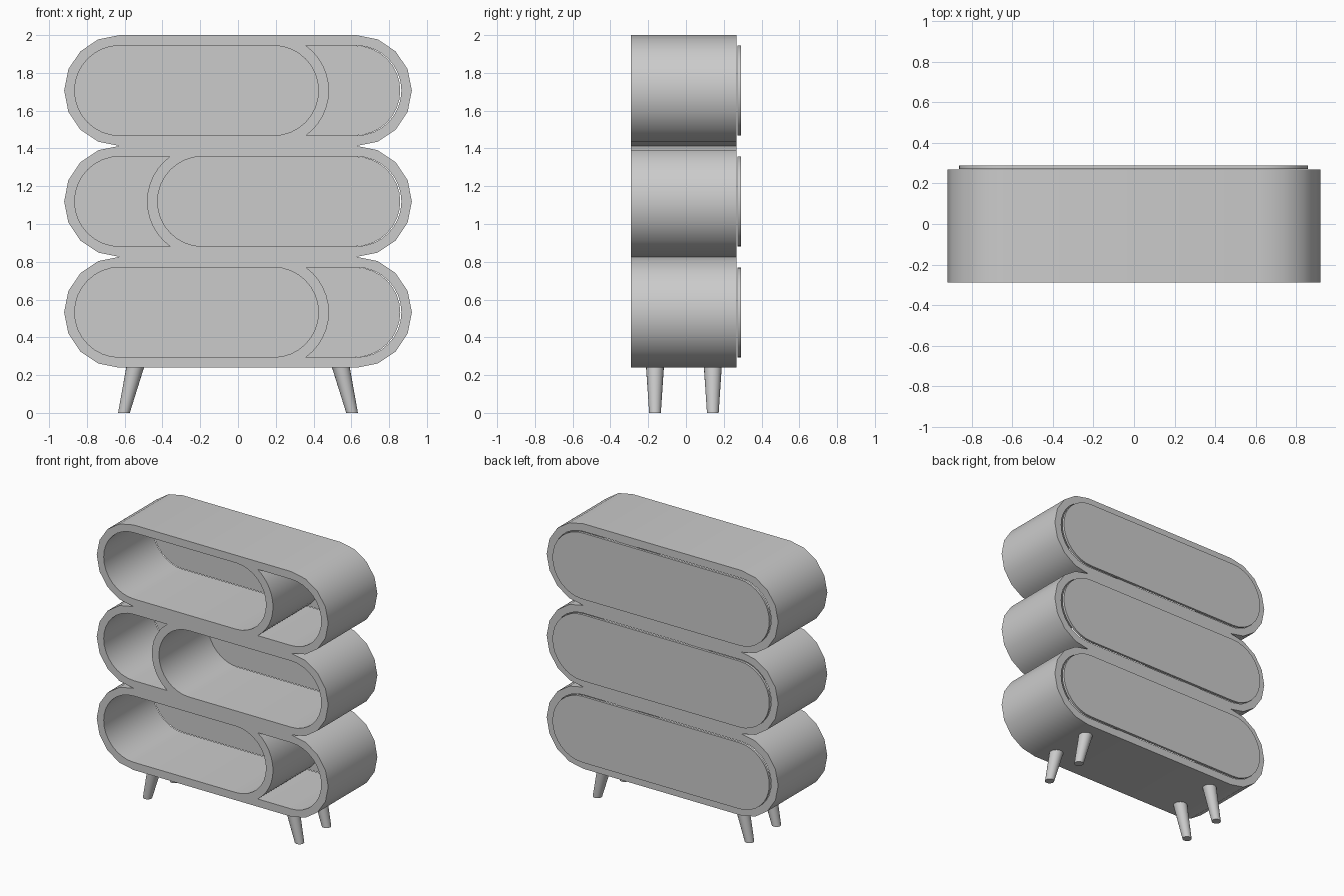
import bpy, bmesh
from math import sin, cos, pi, asin, radians
from mathutils import Matrix, Vector

cube = bpy.data.objects.get("Cube")
if cube:
    bpy.data.objects.remove(cube)

GREY = (0.6, 0.6, 0.6, 1)
mat = bpy.data.materials.new("plain grey")
mat.use_nodes = True
mat.diffuse_color = GREY
mat.node_tree.nodes["Principled BSDF"].inputs["Base Color"].default_value = GREY

R_OUT, R_IN = 0.2935, 0.238      # outer and inner radius of a tier
END = 0.627                      # x of the rounded end centres
PILL_END = 0.188                 # x of the divider's arc centre
BASE = 0.239
TIERS = [BASE + R_OUT * (2 * i + 1) for i in range(3)]
FRONT, BACK = -0.29, 0.268


def arc(cx, cz, r, start, end, n):
    """Points along an arc, angles in radians."""
    return [(cx + r * cos(start + (end - start) * i / n),
             cz + r * sin(start + (end - start) * i / n)) for i in range(n + 1)]


def pill(x0, x1, z, r, n=16):
    """Stadium outline between two end centres."""
    return arc(x1, z, r, -pi / 2, pi / 2, n) + arc(x0, z, r, pi / 2, 3 * pi / 2, n)


def finish(obj):
    """Weld, fix normals, colour and smooth one object."""
    bm = bmesh.new()
    bm.from_mesh(obj.data)
    bmesh.ops.remove_doubles(bm, verts=bm.verts, dist=1e-4)
    bmesh.ops.recalc_face_normals(bm, faces=bm.faces)
    bm.to_mesh(obj.data)
    bm.free()
    obj.data.materials.clear()
    obj.data.materials.append(mat)
    bpy.ops.object.select_all(action='DESELECT')
    obj.select_set(True)
    bpy.context.view_layer.objects.active = obj
    bpy.ops.object.shade_smooth_by_angle(angle=radians(35))


def slab(name, outlines, y0, y1):
    """Extrude filled outlines (inner ones become holes) from y0 to y1."""
    curve = bpy.data.curves.new(name, 'CURVE')
    curve.dimensions = '2D'
    curve.fill_mode = 'BOTH'
    curve.extrude = (y1 - y0) / 2
    for pts in outlines:
        spline = curve.splines.new('POLY')
        spline.points.add(len(pts) - 1)
        for p, (x, z) in zip(spline.points, pts):
            p.co = (x, z, 0, 1)
        spline.use_cyclic_u = True
    temp = bpy.data.objects.new(name + " outline", curve)
    bpy.context.collection.objects.link(temp)
    mesh = bpy.data.meshes.new_from_object(
        temp.evaluated_get(bpy.context.evaluated_depsgraph_get()))
    bpy.data.objects.remove(temp)
    mesh.transform(Matrix.Translation((0, (y0 + y1) / 2, 0)) @ Matrix.Rotation(pi / 2, 4, 'X'))
    obj = bpy.data.objects.new(name, mesh)
    bpy.context.collection.objects.link(obj)
    finish(obj)


# Cabinet body: three stacked rounded tiers in one outline
right = []
for z in TIERS:
    side = arc(END, z, R_OUT, -pi / 2, pi / 2, 8)
    right += side[1:] if right else side
outline = right + [(-x, z) for x, z in reversed(right)]

# Each tier has a long rounded opening and a short crescent one, alternating sides
openings = []
half = asin(R_IN / R_OUT)
for i, z in enumerate(TIERS):
    long_hole = pill(-END, PILL_END, z, R_IN)
    short_hole = arc(END, z, R_IN, -pi / 2, pi / 2, 16) + arc(PILL_END, z, R_OUT, half, -half, 12)
    flip = -1 if i == 1 else 1
    openings += [[(flip * x, zz) for x, zz in hole] for hole in (long_hole, short_hole)]
slab("cabinet_body", [outline] + openings, FRONT, BACK)

# Thin back panels
for name, z in zip(("lower", "middle", "upper"), TIERS):
    slab(name + "_back_panel", [pill(-END, END - 0.006, z, R_IN)], 0.272, 0.29)

# Splayed tapered legs
for sx, side in ((1, "left"), (-1, "right")):
    for y, end in ((-0.164, "front"), (0.142, "back")):
        bm = bmesh.new()
        bmesh.ops.create_cone(bm, cap_ends=True, segments=20, radius1=0.031,
                              radius2=0.047, depth=BASE)
        for v in bm.verts:
            top = v.co.z > 0
            v.co += Vector((sx * (0.545 if top else 0.604), y, BASE / 2))
        mesh = bpy.data.meshes.new("leg")
        bm.to_mesh(mesh)
        bm.free()
        leg = bpy.data.objects.new(f"{end}_{side}_leg", mesh)
        bpy.context.collection.objects.link(leg)
        finish(leg)
